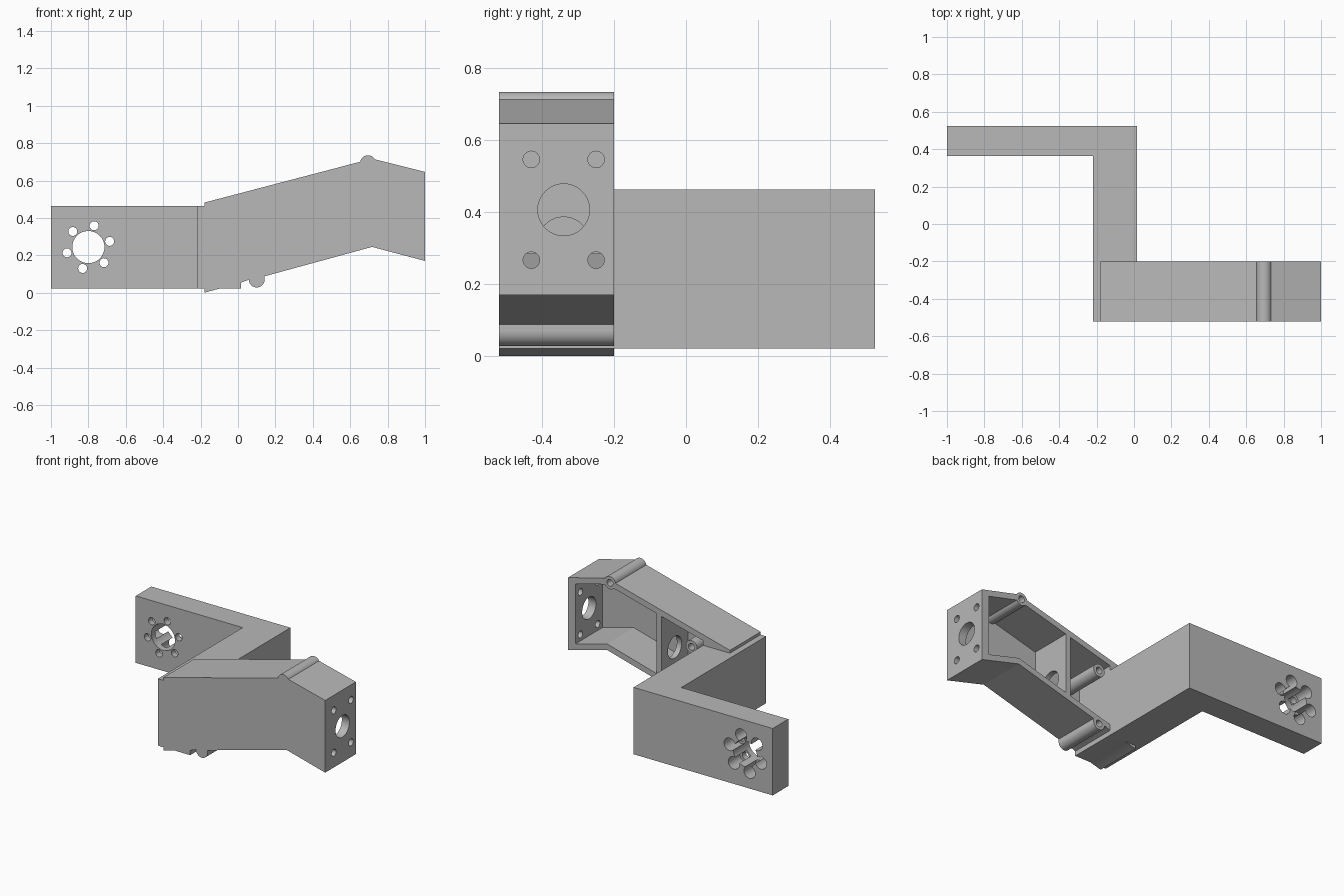
import bpy, bmesh, math
from mathutils import Matrix, Vector

cube = bpy.data.objects.get("Cube")
if cube:
    bpy.data.objects.remove(cube, do_unlink=True)

gray = bpy.data.materials.new("plain_gray")
gray.use_nodes = True
gray.diffuse_color = (0.48, 0.48, 0.48, 1)
gray.node_tree.nodes["Principled BSDF"].inputs["Base Color"].default_value = (0.48, 0.48, 0.48, 1)


def finish(bm, name):
    bmesh.ops.recalc_face_normals(bm, faces=bm.faces)
    mesh = bpy.data.meshes.new(name)
    bm.to_mesh(mesh)
    bm.free()
    mesh.materials.append(gray)
    obj = bpy.data.objects.new(name, mesh)
    bpy.context.collection.objects.link(obj)
    return obj


def prism(name, points, start, vector):
    """Extrude a flat outline; start maps 2D points to 3D."""
    bm = bmesh.new()
    face = bm.faces.new([bm.verts.new(start(a, b)) for a, b in points])
    new = bmesh.ops.extrude_face_region(bm, geom=[face])["geom"]
    verts = [v for v in new if isinstance(v, bmesh.types.BMVert)]
    bmesh.ops.translate(bm, verts=verts, vec=Vector(vector))
    return finish(bm, name)


def slab(name, points, y0, y1):
    return prism(name, points, lambda x, z: (x, y0, z), (0, y1 - y0, 0))


def rod(name, axis, centre, radius, length, sides=40):
    bm = bmesh.new()
    turn = Matrix.Rotation(math.pi / 2, 4, "X" if axis == "Y" else "Y")
    bmesh.ops.create_cone(bm, cap_ends=True, segments=sides, radius1=radius,
                          radius2=radius, depth=length,
                          matrix=Matrix.Translation(centre) @ turn)
    return finish(bm, name)


def combine(target, tool, operation="DIFFERENCE"):
    tool.hide_render = True
    mod = target.modifiers.new("cut", "BOOLEAN")
    mod.operation = operation
    mod.solver = "EXACT"
    mod.object = tool
    bpy.context.view_layer.objects.active = target
    bpy.ops.object.modifier_apply(modifier=mod.name)
    bpy.data.objects.remove(tool, do_unlink=True)


# Shared dimensions
FRONT, OPEN, BACK = -0.52, -0.2, 0.525
LOW, HIGH = 0.022, 0.463
LEG_L, LEG_R = -0.22, 0.015
PEAK = 0.717
WALL = 0.04


def top(x):
    return 0.482 + (x + 0.18) * 0.262 if x < PEAK else 0.717 - (x - PEAK) * 0.25


def bottom(x):
    return (x + 0.18) * 0.273 if x < PEAK else 0.245 - (x - PEAK) * 0.265


# Sloped housing, joined with the front end of the leg
outline = [(LEG_L, LOW), (-0.18, LOW), (-0.18, 0), (-0.1, LOW), (LEG_R, LOW),
           (LEG_R, bottom(LEG_R)), (0.058, 0.07), (0.142, 0.07),
           (0.142, bottom(0.142)), (PEAK, bottom(PEAK)), (1, bottom(1)),
           (1, top(1)), (PEAK, top(PEAK)), (-0.18, top(-0.18)),
           (-0.18, HIGH), (LEG_L, HIGH)]
housing = slab("sloped_housing", outline, FRONT, OPEN)

# Two pockets open to the rear, with a bulkhead left between them
for xs in ((LEG_R, 0.32), (0.355, PEAK, 0.945)):
    pocket = [(x, bottom(x) + WALL) for x in xs]
    pocket += [(x, top(x) - WALL) for x in reversed(xs)]
    combine(housing, slab("pocket_cutter", pocket, FRONT + WALL, OPEN + 0.1))

# Screw posts with blind holes from the rear
posts = [(0.695, 0.693), (0.1, 0.43), (0.1, 0.07)]
for x, z in posts:
    combine(housing, rod("screw_post", "Y", (x, (FRONT + OPEN) / 2, z), 0.042,
                         OPEN - FRONT), "UNION")
for x, z in posts:
    combine(housing, rod("post_hole", "Y", (x, OPEN - 0.08, z), 0.022, 0.26, 24))

# Large and small holes through the end plate, and one through the bulkhead
MID = -0.34
combine(housing, rod("end_bore", "X", (0.97, MID, 0.407), 0.072, 0.12))
combine(housing, rod("bulkhead_bore", "X", (0.337, MID, 0.315), 0.072, 0.1))
for y in (MID - 0.09, MID + 0.09):
    for z in (0.267, 0.547):
        combine(housing, rod("end_screw_hole", "X", (0.97, y, z), 0.023, 0.12, 24))

# L-shaped bracket: leg running back, then arm running sideways
ARM = 0.363
plan = [(LEG_L, OPEN), (LEG_R, OPEN), (LEG_R, BACK), (-1, BACK), (-1, ARM), (LEG_L, ARM)]
bracket = prism("offset_bracket", plan, lambda x, y: (x, y, LOW), (0, 0, HIGH - LOW))

# Hub bore with a ring of screw holes, counterbored from the rear
HUB_X, HUB_Z = -0.8, 0.244
combine(bracket, rod("hub_bore", "Y", (HUB_X, 0.44, HUB_Z), 0.086, 0.3, 48))
for i in range(6):
    angle = math.radians(15 + 60 * i)
    x = HUB_X + 0.118 * math.cos(angle)
    z = HUB_Z + 0.118 * math.sin(angle)
    combine(bracket, rod("ring_hole", "Y", (x, 0.44, z), 0.024, 0.3, 24))
    combine(bracket, rod("ring_counterbore", "Y", (x, ARM + WALL + 0.1, z), 0.041, 0.2, 32))

# Smooth the round surfaces, keep corners crisp
for obj in (housing, bracket):
    bpy.ops.object.select_all(action="DESELECT")
    obj.select_set(True)
    bpy.context.view_layer.objects.active = obj
    bpy.ops.object.shade_smooth_by_angle(angle=math.radians(30))
